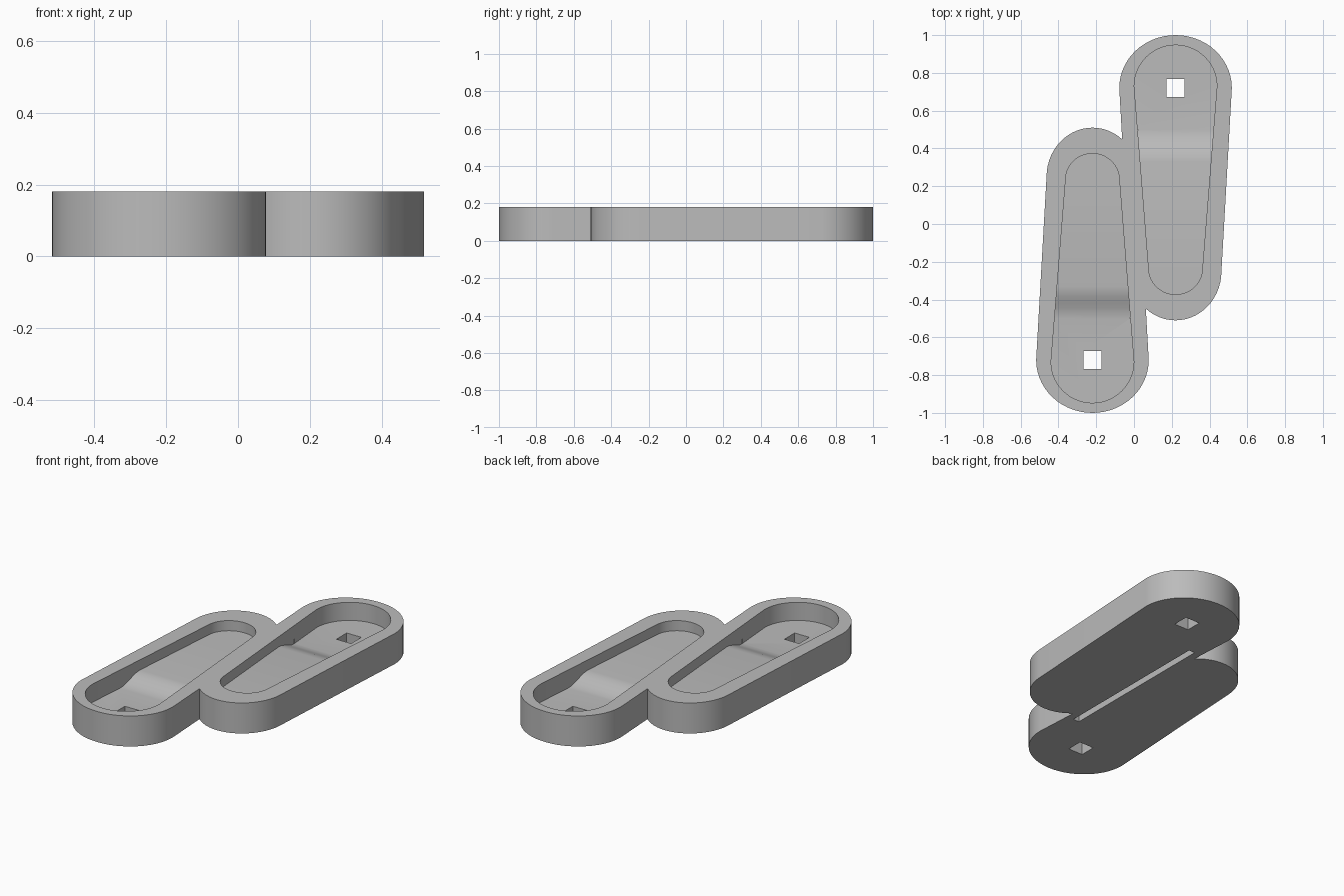
import bpy, bmesh, math
from mathutils import Vector, Matrix

old = bpy.data.objects.get("Cube")
if old:
    bpy.data.objects.remove(old, do_unlink=True)

HEIGHT = 0.18
CENTRE_X = 0.22
DEEP_FLOOR, SHALLOW_FLOOR = 0.073, 0.12
RAMP_START, RAMP_END = 0.33, 0.50

grey = bpy.data.materials.new("plain grey")
grey.use_nodes = True
colour = (0.5, 0.5, 0.5, 1)
grey.diffuse_color = colour
grey.node_tree.nodes["Principled BSDF"].inputs["Base Color"].default_value = colour


def outline(wide, narrow, steps=28):
    """Tapered slot: each end is (centre y, half width, end length)."""
    pts = []
    for (cy, rx, ry), start in ((wide, 0), (narrow, math.pi)):
        for i in range(steps + 1):
            a = start + math.pi * i / steps
            pts.append((CENTRE_X + rx * math.cos(a), cy + ry * math.sin(a)))
    return pts


def prism(pts, z0, z1):
    bm = bmesh.new()
    base = bm.faces.new([bm.verts.new((x, y, z0)) for x, y in pts])
    top = bmesh.ops.extrude_face_region(bm, geom=[base])["geom"]
    for v in top:
        if isinstance(v, bmesh.types.BMVert):
            v.co.z = z1
    bmesh.ops.recalc_face_normals(bm, faces=bm.faces)
    return bm


def box(x, y, hx, hy, z0, z1):
    return prism([(x - hx, y - hy), (x + hx, y - hy), (x + hx, y + hy), (x - hx, y + hy)], z0, z1)


def make(name, bm, turned=False):
    if turned:
        bm.transform(Matrix.Rotation(math.pi, 4, "Z"))
    mesh = bpy.data.meshes.new(name)
    bm.to_mesh(mesh)
    bm.free()
    mesh.materials.append(grey)
    ob = bpy.data.objects.new(name, mesh)
    bpy.context.collection.objects.link(ob)
    return ob


def floor_height(y):
    t = min(1, max(0, (y - RAMP_START) / (RAMP_END - RAMP_START)))
    t = t * t * (3 - 2 * t)
    return SHALLOW_FLOOR + (DEEP_FLOOR - SHALLOW_FLOOR) * t


def shell():
    return prism(outline((0.72, 0.298, 0.28), (-0.25, 0.243, 0.26)), 0, HEIGHT)


def cavity():
    # Hollow whose floor ramps down to the wide end
    bm = prism(outline((0.73, 0.219, 0.217), (-0.235, 0.142, 0.138)), 0, HEIGHT + 0.05)
    cuts = 6
    for i in range(cuts + 1):
        y = RAMP_START + (RAMP_END - RAMP_START) * i / cuts
        bmesh.ops.bisect_plane(bm, geom=bm.verts[:] + bm.edges[:] + bm.faces[:],
                               plane_co=Vector((0, y, 0)), plane_no=Vector((0, 1, 0)))
    for v in bm.verts:
        if v.co.z < 0.01:
            v.co.z = floor_height(v.co.y)
    return bm


def hole():
    return box(CENTRE_X, 0.72, 0.048, 0.048, -0.1, HEIGHT + 0.1)


# Two trays joined side by side, one turned half round
body = make("twin_tray", shell())
tools = [(make("second_tray", shell(), True), "UNION")]
for turned in (False, True):
    tools.append((make("cavity_cutter", cavity(), turned), "DIFFERENCE"))
    tools.append((make("square_hole_cutter", hole(), turned), "DIFFERENCE"))

# Groove under the joint
tools.append((make("groove_cutter", box(0, 0, 0.02, 0.5, -0.1, 0.1), False), "DIFFERENCE"))

bpy.ops.object.select_all(action="DESELECT")
bpy.context.view_layer.objects.active = body
body.select_set(True)
for tool, operation in tools:
    mod = body.modifiers.new(tool.name, "BOOLEAN")
    mod.operation = operation
    mod.solver = "EXACT"
    mod.object = tool
    bpy.ops.object.modifier_apply(modifier=mod.name)
    bpy.data.objects.remove(tool, do_unlink=True)

bpy.ops.object.shade_smooth_by_angle(angle=math.radians(30))
